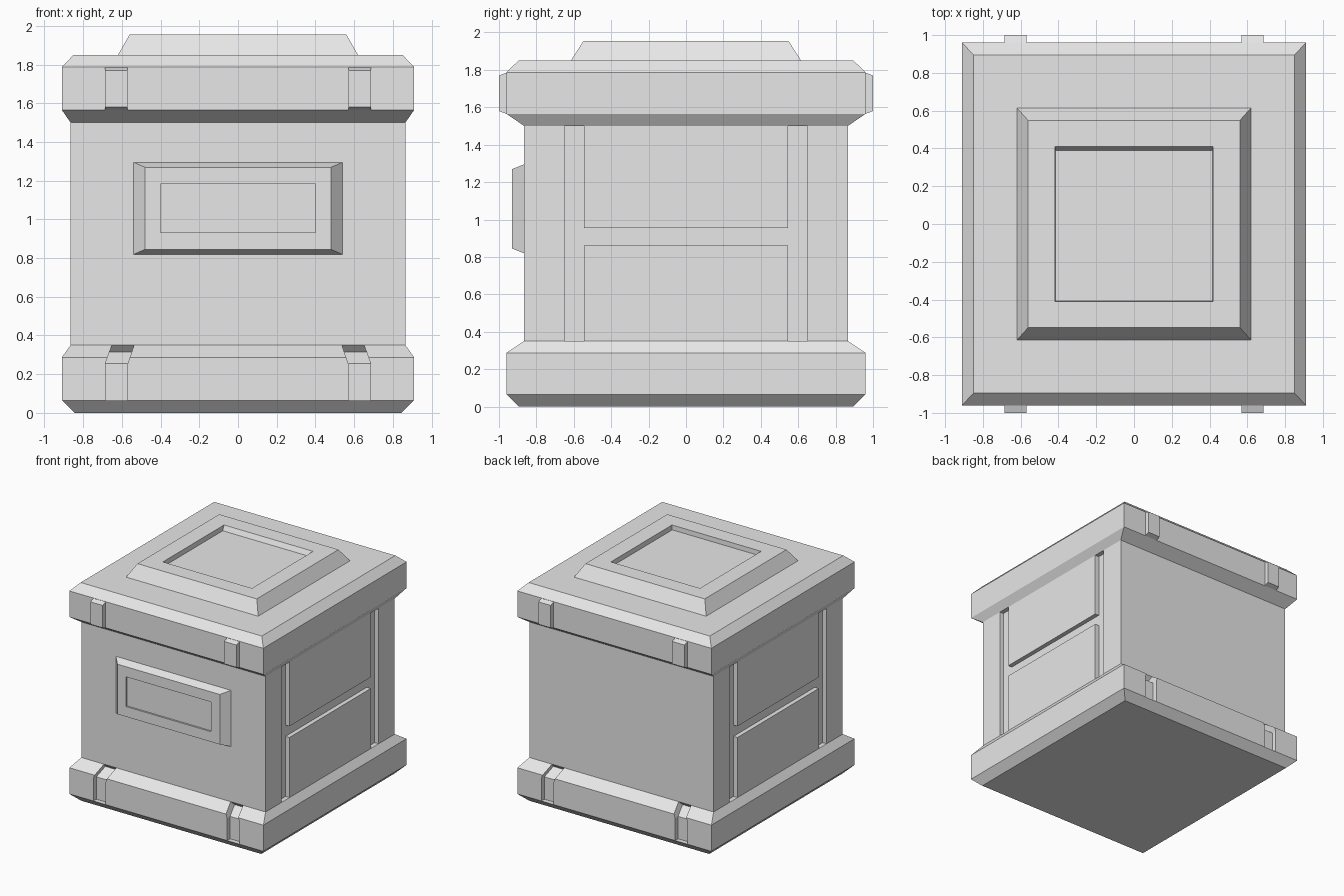
import bpy, bmesh

cube = bpy.data.objects.get("Cube")
if cube:
    bpy.data.objects.remove(cube, do_unlink=True)

grey = bpy.data.materials.new("light_grey")
grey.use_nodes = True
grey.diffuse_color = (0.8, 0.8, 0.8, 1)
grey.node_tree.nodes["Principled BSDF"].inputs["Base Color"].default_value = grey.diffuse_color


def up(u, v, w):
    return (u, v, w)


def front(u, v, w):
    return (u, -w, v)


def back(u, v, w):
    return (-u, w, v)


def finish(name, bm):
    bmesh.ops.recalc_face_normals(bm, faces=bm.faces)
    mesh = bpy.data.meshes.new(name)
    bm.to_mesh(mesh)
    bm.free()
    mesh.materials.append(grey)
    obj = bpy.data.objects.new(name, mesh)
    bpy.context.collection.objects.link(obj)
    return obj


def loft(name, rings, axis=up, cu=0, cv=0):
    """Stack of rectangles (half width, half depth, level, optional v shift)."""
    bm = bmesh.new()
    loops = []
    for hu, hv, w, *shift in rings:
        c = cv + (shift[0] if shift else 0)
        loops.append([bm.verts.new(axis(cu + a * hu, c + b * hv, w))
                      for a, b in ((-1, -1), (1, -1), (1, 1), (-1, 1))])
    for lo, hi in zip(loops, loops[1:]):
        for i in range(4):
            j = (i + 1) % 4
            bm.faces.new((lo[i], lo[j], hi[j], hi[i]))
    bm.faces.new(loops[0])
    bm.faces.new(loops[-1])
    return finish(name, bm)


def box(name, x, y, z):
    return loft(name, [((x[1] - x[0]) / 2, (y[1] - y[0]) / 2, h) for h in z],
                cu=sum(x) / 2, cv=sum(y) / 2)


def notch_cutter(sx, sy):
    """Groove profile across the slab edge, leaning inward along the chamfer."""
    profile = [(1.1, .065), (.92, .065), (.92, .255), (.83, .315),
               (.865, .35), (.865, .45), (1.1, .45), (1.1, .255)]
    bm = bmesh.new()
    sides = []
    for x in (.57, .685):
        sides.append([bm.verts.new((sx * (x - .35 * max(0, z - .255)), sy * y, z))
                      for y, z in profile])
    for s in sides:
        bm.faces.new([s[i] for i in (0, 1, 2, 7)])
        bm.faces.new([s[i] for i in (2, 3, 4, 5, 6, 7)])
    a, b = sides
    for i in range(len(profile)):
        j = (i + 1) % len(profile)
        bm.faces.new((a[i], a[j], b[j], b[i]))
    return finish("notch_cutter", bm)


# Base slab with four strap grooves
base = loft("base_slab", [(.845, .895, 0), (.91, .96, .065), (.91, .96, .287), (.865, .865, .35)])
bpy.context.view_layer.objects.active = base
for sx in (-1, 1):
    for sy in (-1, 1):
        cutter = notch_cutter(sx, sy)
        mod = base.modifiers.new("groove", 'BOOLEAN')
        mod.operation = 'DIFFERENCE'
        mod.solver = 'EXACT'
        mod.object = cutter
        bpy.ops.object.modifier_apply(modifier=mod.name)
        bpy.data.objects.remove(cutter, do_unlink=True)

# Body: recessed core, solid front and back walls, raised side panels
box("body_core", (-.828, .828), (-.75, .75), (.35, 1.5))
box("front_wall", (-.865, .865), (-.865, -.65), (.35, 1.5))
box("back_wall", (-.865, .865), (.65, .865), (.35, 1.5))
box("lower_side_panels", (-.865, .865), (-.545, .545), (.35, .86))
box("upper_side_panels", (-.865, .865), (-.545, .545), (.955, 1.5))

# Lid slab and raised cap with a shallow recess
loft("lid_slab", [(.865, .865, 1.5), (.91, .96, 1.565), (.91, .96, 1.787), (.85, .895, 1.85)])
loft("lid_cap", [(.62, .615, 1.85), (.56, .548, 1.955), (.418, .41, 1.955),
                 (.415, .398, 1.915, -.01)])

# Strap brackets on the front and back of the lid
for label, axis in (("front", front), ("back", back)):
    for side in (-1, 1):
        loft(f"{label}_bracket", [(.058, .11, .95), (.058, .11, .96), (.058, .095, 1.0)],
             axis, cu=side * .628, cv=1.675)

# Framed plate on the front with an inset centre
loft("front_plate", [(.54, .238, .86), (.54, .238, .865), (.48, .212, .93),
                     (.40, .126, .93), (.40, .126, .915)], front, cv=1.057)
